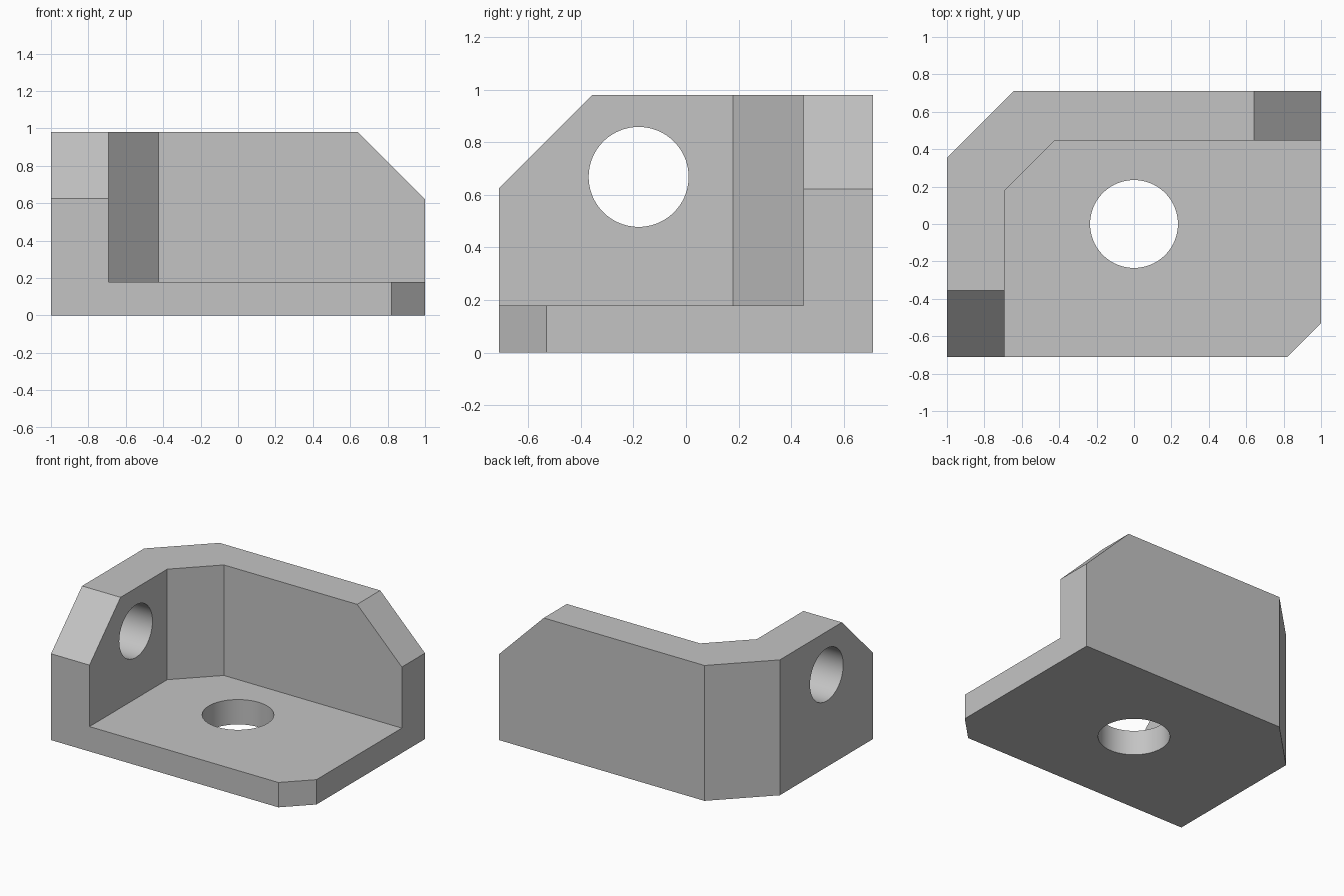
import bpy, bmesh, math
from mathutils import Vector, Matrix

cube = bpy.data.objects.get("Cube")
if cube:
    bpy.data.objects.remove(cube, do_unlink=True)

HEIGHT, FLOOR = 0.98, 0.18

grey = bpy.data.materials.new("plain grey")
grey.use_nodes = True
grey.diffuse_color = (0.55, 0.55, 0.55, 1)
grey.node_tree.nodes["Principled BSDF"].inputs["Base Color"].default_value = (0.55, 0.55, 0.55, 1)


def add_object(name, bm):
    bmesh.ops.recalc_face_normals(bm, faces=bm.faces)
    mesh = bpy.data.meshes.new(name)
    bm.to_mesh(mesh)
    bm.free()
    mesh.materials.append(grey)
    obj = bpy.data.objects.new(name, mesh)
    bpy.context.collection.objects.link(obj)
    return obj


def prism(outline, z0, z1):
    bm = bmesh.new()
    face = bm.faces.new([bm.verts.new((x, y, z0)) for x, y in outline])
    top = bmesh.ops.extrude_face_region(bm, geom=[face])["geom"]
    verts = [v for v in top if isinstance(v, bmesh.types.BMVert)]
    bmesh.ops.translate(bm, verts=verts, vec=(0, 0, z1 - z0))
    return bm


def slice_off(bm, point, normal):
    geom = bm.verts[:] + bm.edges[:] + bm.faces[:]
    cut = bmesh.ops.bisect_plane(bm, geom=geom, plane_co=point,
                                 plane_no=normal, clear_outer=True)["geom_cut"]
    edges = [e for e in cut if isinstance(e, bmesh.types.BMEdge)]
    bmesh.ops.contextual_create(bm, geom=edges)


def rod(name, centre, radius, depth, axis):
    bm = bmesh.new()
    turn = Vector((0, 0, 1)).rotation_difference(Vector(axis)).to_matrix().to_4x4()
    bmesh.ops.create_cone(bm, cap_ends=True, segments=96, radius1=radius, radius2=radius,
                          depth=depth, matrix=Matrix.Translation(centre) @ turn)
    return add_object(name, bm)


# Solid block with chamfered footprint and sloped wall ends
block = prism([(-1, -0.71), (0.82, -0.71), (1, -0.53), (1, 0.71),
               (-0.645, 0.71), (-1, 0.355)], 0, HEIGHT)
slice_off(block, (0.642, 0, HEIGHT), (1, 0, 1))
slice_off(block, (0, -0.355, HEIGHT), (0, -1, 1))
bracket = add_object("corner_bracket", block)

# Pocket that leaves the floor plate and two walls, then the round holes
cutters = [
    add_object("pocket_cutter", prism([(-0.692, -1), (1.3, -1), (1.3, 0.446),
                                       (-0.425, 0.446), (-0.692, 0.179)], FLOOR, 1.3)),
    rod("floor_hole_cutter", (0, 0, FLOOR / 2), 0.235, 0.6, (0, 0, 1)),
    rod("wall_hole_cutter", (-0.85, -0.18, 0.668), 0.19, 0.6, (1, 0, 0)),
]
bpy.context.view_layer.objects.active = bracket
for cutter in cutters:
    cutter.hide_render = True
    mod = bracket.modifiers.new("cut", "BOOLEAN")
    mod.operation = "DIFFERENCE"
    mod.solver = "EXACT"
    mod.object = cutter
    bpy.ops.object.modifier_apply(modifier=mod.name)
    bpy.data.objects.remove(cutter, do_unlink=True)

# Smooth bores, sharp corners
bpy.ops.object.select_all(action="DESELECT")
bracket.select_set(True)
bpy.ops.object.shade_smooth_by_angle(angle=math.radians(30))
